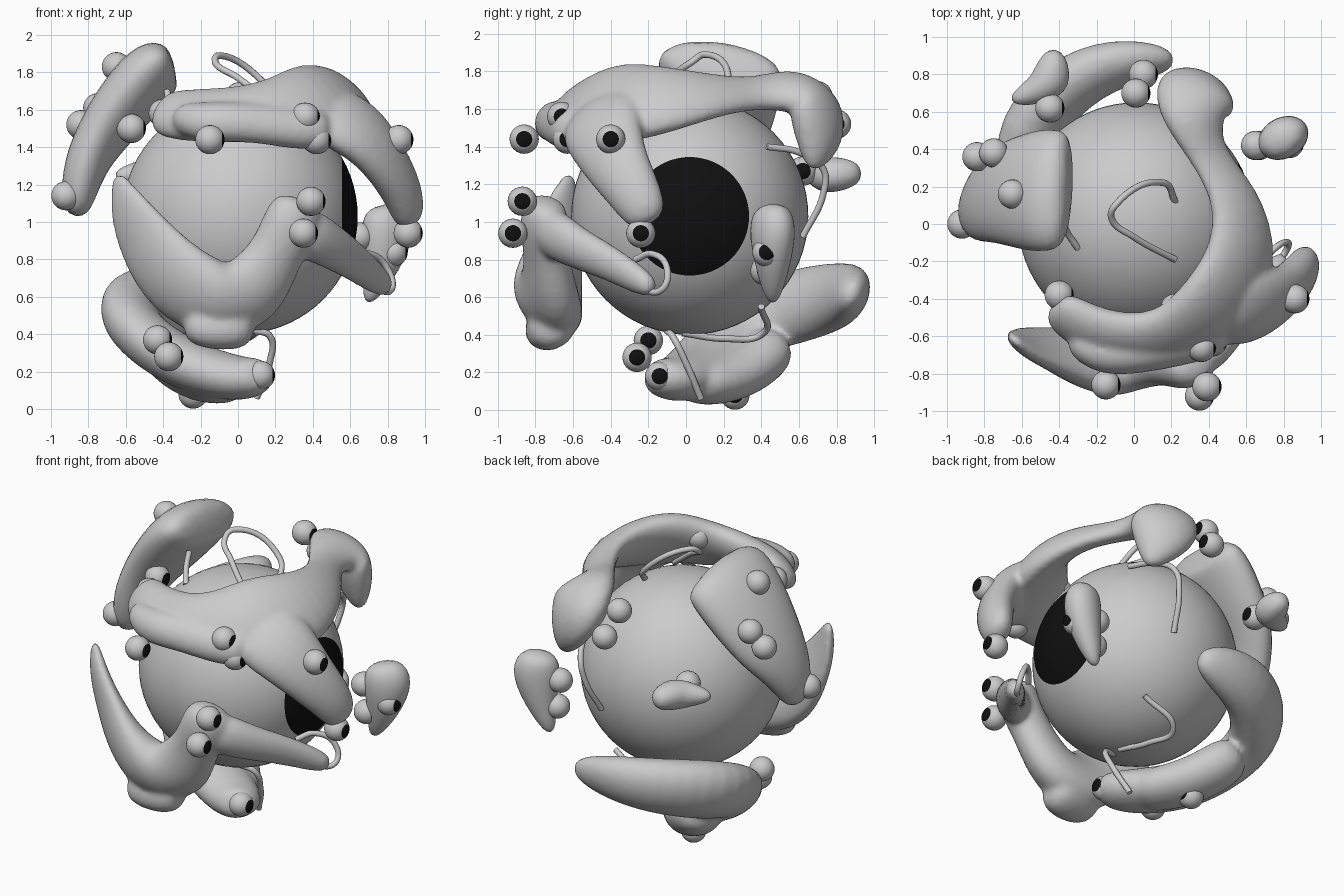
import bpy, bmesh, math
from mathutils import Vector, Matrix

CENTER = Vector((0.01, 0.02, 1.03))
black = bpy.data.materials.new("pupil_black")
black.diffuse_color = (0.005, 0.005, 0.005, 1)
grey = bpy.data.materials.new("eye_grey")
grey.diffuse_color = (0.8, 0.8, 0.8, 1)


def finish(bm, name):
    me = bpy.data.meshes.new(name)
    bm.to_mesh(me)
    bm.free()
    me.shade_smooth()
    ob = bpy.data.objects.new(name, me)
    bpy.context.collection.objects.link(ob)
    return ob


def eyeball(name, pos, r, seg, rings, cap):
    """Ball with a black pupil cap looking along +x."""
    bm = bmesh.new()
    bmesh.ops.create_uvsphere(bm, u_segments=seg, v_segments=rings, radius=r)
    bmesh.ops.rotate(bm, verts=bm.verts, matrix=Matrix.Rotation(math.pi / 2, 3, 'Y'))
    for f in bm.faces:
        if f.calc_center_median().x > r * math.cos(cap):
            f.material_index = 1
    bmesh.ops.translate(bm, verts=bm.verts, vec=pos)
    ob = finish(bm, name)
    ob.data.materials.append(grey)
    ob.data.materials.append(black)


def lump(name, *paths):
    """Fleshy mass: rings (x, y, z, half width, half thickness) lofted around the eye."""
    bm = bmesh.new()
    n = 8
    for path in paths:
        pts = [Vector(p[:3]) for p in path]
        loops = []
        for i, p in enumerate(path):
            tan = (pts[min(i + 1, len(pts) - 1)] - pts[max(i - 1, 0)]).normalized()
            side = tan.cross(pts[i] - CENTER).normalized()
            out = side.cross(tan).normalized()
            loops.append([bm.verts.new(pts[i]
                          + side * (1.12 * p[3] * math.cos(2 * math.pi * k / n))
                          + out * (1.12 * p[4] * math.sin(2 * math.pi * k / n)))
                          for k in range(n)])
        for a, b in zip(loops, loops[1:]):
            for k in range(n):
                bm.faces.new((a[k], b[k], b[(k + 1) % n], a[(k + 1) % n]))
        bm.faces.new(loops[0])
        bm.faces.new(loops[-1][::-1])
    ob = finish(bm, name)
    sub = ob.modifiers.new("round", 'SUBSURF')
    sub.levels = sub.render_levels = 2
    if len(paths) > 1:      # fuse branches into one skin
        rm = ob.modifiers.new("fuse", 'REMESH')
        rm.mode = 'VOXEL'
        rm.voxel_size = 0.018
        rm.use_smooth_shade = True
        sm = ob.modifiers.new("soften", 'SMOOTH')
        sm.iterations = 8
    return ob


def tendril(name, pts):
    cu = bpy.data.curves.new(name, 'CURVE')
    cu.dimensions = '3D'
    cu.bevel_depth = 0.018
    cu.bevel_resolution = 3
    cu.resolution_u = 8
    cu.use_fill_caps = True
    sp = cu.splines.new('BEZIER')
    sp.bezier_points.add(len(pts) - 1)
    for b, p in zip(sp.bezier_points, pts):
        b.co = p
        b.handle_left_type = b.handle_right_type = 'AUTO'
    bpy.context.collection.objects.link(bpy.data.objects.new(name, cu))


# central eye
eyeball("main_eye", CENTER, 0.63, 64, 36, math.radians(30))

# upper band: main strip, drooping side branch, front bulge, back bulge
lump("upper_flesh",
     [(-.44, -.42, 1.59, .13, .07), (-.3, -.54, 1.57, .16, .1), (-.05, -.62, 1.57, .17, .1),
      (.2, -.6, 1.59, .2, .1), (.45, -.45, 1.62, .29, .13), (.6, -.15, 1.64, .25, .11),
      (.55, .15, 1.68, .15, .07), (.38, .38, 1.68, .1, .06), (.31, .58, 1.71, .19, .11),
      (.32, .7, 1.62, .24, .13), (.39, .71, 1.43, .17, .11), (.45, .67, 1.27, .03, .03)],
     [(.42, -.45, 1.6, .24, .12), (.66, -.45, 1.5, .23, .12), (.81, -.37, 1.3, .17, .11),
      (.9, -.25, 1.12, .14, .1), (.92, -.19, .98, .1, .07)],
     [(-.35, -.6, 1.56, .08, .08), (-.17, -.72, 1.53, .11, .1), (.05, -.7, 1.54, .11, .09),
      (.3, -.64, 1.5, .12, .1), (.5, -.58, 1.5, .12, .1)],
     [(.12, .7, 1.64, .1, .08), (.25, .7, 1.62, .18, .11), (.38, .68, 1.6, .16, .11)])

# lower front sweep: main strip, tail to the right, low keel
lump("front_flesh",
     [(-.65, -.61, 1.27, .03, .02), (-.6, -.65, 1.1, .12, .05), (-.5, -.67, .9, .19, .07),
      (-.33, -.72, .68, .24, .12), (-.1, -.74, .56, .24, .17), (.08, -.72, .62, .22, .14),
      (.2, -.74, .82, .14, .11), (.29, -.76, 1.0, .16, .13), (.34, -.74, 1.13, .13, .1)],
     [(.3, -.76, .98, .15, .12), (.48, -.62, .88, .12, .09), (.62, -.42, .79, .1, .07),
      (.74, -.25, .69, .08, .06), (.81, -.17, .64, .05, .05)],
     [(-.3, -.74, .47, .1, .12), (-.12, -.72, .44, .12, .15), (.1, -.7, .45, .12, .13)])

# bottom mass: main strip and a hanging belly
lump("bottom_flesh",
     [(.23, .88, .62, .07, .05), (0, .88, .62, .16, .11), (-.3, .8, .6, .2, .15),
      (-.58, .52, .54, .23, .16), (-.57, .25, .43, .22, .14), (-.33, .12, .25, .21, .14),
      (-.08, 0, .17, .19, .13), (.08, -.1, .16, .16, .11), (.11, -.2, .2, .09, .08)],
     [(-.45, .5, .38, .16, .14), (-.3, .34, .22, .17, .14), (-.15, .16, .15, .18, .13),
      (0, -.02, .14, .15, .11)])
lump("left_flesh",
     [(-.34, .18, 1.85, .27, .1), (-.43, .18, 1.84, .34, .16), (-.6, .18, 1.64, .31, .16),
      (-.75, .16, 1.44, .26, .13), (-.84, .08, 1.25, .18, .11), (-.87, .04, 1.02, .09, .07)])
lump("back_flesh",
     [(-.66, .66, 1.25, .03, .03), (-.52, .71, 1.25, .08, .08), (-.43, .77, 1.25, .1, .12),
      (-.42, .94, 1.26, .06, .05)])
lump("right_flesh",
     [(.78, .46, 1.1, .08, .1), (.81, .46, .97, .12, .16), (.77, .46, .76, .09, .1),
      (.69, .46, .56, .03, .03)])

# small eyes
small_eyes = [
    (-.15, -.86, 1.44), (.36, -.66, 1.56), (.42, -.63, 1.44), (.86, -.4, 1.44), (.91, -.24, .94),
    (-.4, -.38, 1.58), (.22, -.45, 1.68), (.01, .7, 1.67), (.05, .8, 1.52),
    (.39, -.87, 1.11), (.35, -.92, .94),
    (-.43, -.2, .37), (-.37, -.26, .28), (-.24, .26, .08), (.12, -.14, .18),
    (-.65, .16, 1.83), (-.84, .36, 1.52), (-.75, .38, 1.61), (-.92, 0, 1.14), (-.57, -.05, 1.5),
    (-.45, .62, 1.27),
    (.83, .43, .84), (.65, .42, .92), (.67, .42, .74)]
for i, p in enumerate(small_eyes):
    eyeball(f"small_eye_{i + 1}", p, 0.078, 24, 16, math.radians(34))

# thin tendrils
tendrils = {
    "top": [(.22, .12, 1.6), (.16, .22, 1.72), (-.1, .1, 1.89), (-.12, .03, 1.85),
            (0, -.07, 1.77), (.22, -.19, 1.6)],
    "back": [(.4, .43, 1.4), (.34, .6, 1.37), (.28, .73, 1.28), (.25, .73, 1.15), (.2, .62, .92)],
    "under": [(.25, .4, .55), (.02, .4, .4), (.05, .2, .38), (.1, -.02, .41)],
    "bottom": [(.08, -.1, .42), (.17, -.07, .39), (.17, 0, .25), (.1, .08, .06)],
    "side": [(.62, -.27, .8), (.7, -.18, .83), (.8, -.1, .75), (.82, -.13, .64),
             (.72, -.25, .66), (.6, -.36, .72)],
    "left": [(-.38, .02, 1.7), (-.36, -.04, 1.62), (-.3, -.13, 1.55)],
}
for key, pts in tendrils.items():
    tendril(key + "_tendril", pts)
